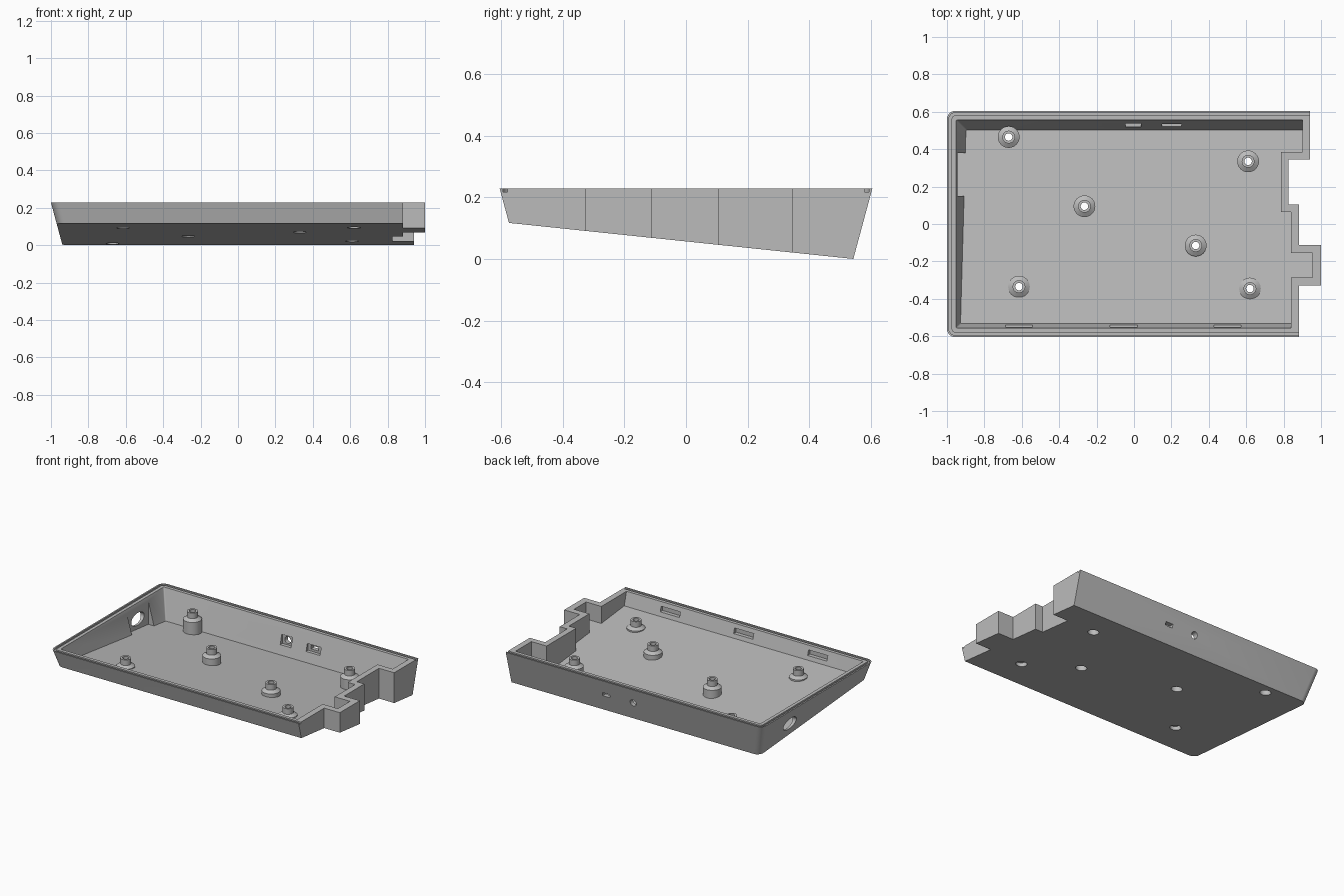
import bpy, bmesh, math
from mathutils import Matrix

cube = bpy.data.objects.get("Cube")
if cube:
    bpy.data.objects.remove(cube)

TOP, TAPER, SLOPE, FLOOR, BACK = 0.228, 0.27, 0.1045, 0.025, 0.545

grey = bpy.data.materials.new("plain_grey")
grey.use_nodes = True
grey.diffuse_color = (0.5, 0.5, 0.5, 1)
grey.node_tree.nodes["Principled BSDF"].inputs["Base Color"].default_value = (0.5, 0.5, 0.5, 1)


def finish(name, bm):
    bmesh.ops.recalc_face_normals(bm, faces=bm.faces)
    mesh = bpy.data.meshes.new(name)
    bm.to_mesh(mesh)
    bm.free()
    mesh.materials.append(grey)
    obj = bpy.data.objects.new(name, mesh)
    bpy.context.collection.objects.link(obj)
    return obj


def underside(y):
    return SLOPE * (BACK - y)


def u_path(inset, front_end, back_end):
    """Front, left and back edges of the plan, with rounded left corners."""
    r = max(0.045 - inset, 0.008)
    cx, cy = -1 + inset + r, 0.605 - inset - r
    arc = [math.radians(a) for a in range(0, 91, 15)]
    front = [(cx - r * math.sin(a), -cy - r * math.cos(a)) for a in arc]
    back = [(x, -y) for x, y in reversed(front)]
    return [(front_end, inset - 0.605)] + front + back + [(back_end, 0.605 - inset)]


def tapered_prism(name, plan, lift, start=0.0, taper=TAPER):
    """Extrude a plan down to the sloping floor, leaning the outer walls inward."""
    def ring(depth_of):
        verts = []
        for x, y in plan:
            sx = 1 if x < -0.5 else 0
            sy = math.copysign(1, y) if abs(y) > 0.5 else 0
            d = depth_of(y, sy)
            verts.append(bm.verts.new((x + sx * taper * d, y - sy * taper * d, TOP - d)))
        return verts
    bm = bmesh.new()
    upper = ring(lambda y, s: start)
    lower = ring(lambda y, s: (TOP - lift - underside(y)) / (1 + SLOPE * s * taper))
    bm.faces.new(upper)
    bm.faces.new(lower[::-1])
    for i in range(len(plan)):
        j = (i + 1) % len(plan)
        bm.faces.new((upper[i], upper[j], lower[j], lower[i]))
    return finish(name, bm)


def box(x0, x1, y0, y1, z0, z1):
    bm = bmesh.new()
    m = Matrix.Translation(((x0 + x1) / 2, (y0 + y1) / 2, (z0 + z1) / 2))
    m = m @ Matrix.Diagonal((x1 - x0, y1 - y0, z1 - z0, 1))
    bmesh.ops.create_cube(bm, size=1, matrix=m)
    return finish("cutter", bm)


def rod(centre, axis, r1, r2, length):
    bm = bmesh.new()
    turn = {"x": Matrix.Rotation(math.pi / 2, 4, "Y"),
            "y": Matrix.Rotation(math.pi / 2, 4, "X"), "z": Matrix()}[axis]
    m = Matrix.Translation(centre) @ turn @ Matrix.Diagonal((r1, r2, length, 1))
    bmesh.ops.create_cone(bm, cap_ends=True, segments=32, radius1=1, radius2=1, depth=1, matrix=m)
    return finish("cutter", bm)


def select(obj):
    bpy.ops.object.select_all(action="DESELECT")
    obj.select_set(True)
    bpy.context.view_layer.objects.active = obj


def cut(obj, cutter):
    mod = obj.modifiers.new("cut", "BOOLEAN")
    mod.operation, mod.solver, mod.object = "DIFFERENCE", "EXACT", cutter
    select(obj)
    bpy.ops.object.modifier_apply(modifier=mod.name)
    bpy.data.objects.remove(cutter)


# Tray shell with the stepped right-hand side
outer_steps = [(0.94, 0.345), (0.825, 0.345), (0.825, 0.105), (0.882, 0.105),
               (0.882, -0.112), (1.0, -0.112), (1.0, -0.328), (0.882, -0.328)]
inner_steps = [(0.9, 0.385), (0.785, 0.385), (0.785, 0.065), (0.84, 0.065),
               (0.84, -0.155), (0.955, -0.155), (0.955, -0.285), (0.84, -0.285)]
tray = tapered_prism("tray", u_path(0, 0.882, 0.94) + outer_steps, 0)
cut(tray, tapered_prism("cutter", u_path(0.048, 0.84, 0.9) + inner_steps, FLOOR, -0.02))

# Groove along the rim, open at the right-hand ends
groove = bmesh.new()
plan = u_path(0.01, 1.1, 1.1) + u_path(0.025, 1.1, 1.1)[::-1]
face = groove.faces.new([groove.verts.new((x, y, TOP - 0.01)) for x, y in plan])
side = bmesh.ops.extrude_face_region(groove, geom=[face])["geom"]
bmesh.ops.translate(groove, vec=(0, 0, 0.03),
                    verts=[v for v in side if isinstance(v, bmesh.types.BMVert)])
cut(tray, finish("cutter", groove))

# Latch pockets in the front wall
for x in (-0.615, -0.055, 0.5):
    cut(tray, box(x - 0.073, x + 0.073, -0.566, -0.5, 0.165, 0.2))

# Socket pockets and openings in the back wall
cut(tray, box(-0.045, 0.037, 0.48, 0.544, 0.09, 0.155))
cut(tray, rod((-0.004, 0.57, 0.123), "y", 0.023, 0.023, 0.2))
cut(tray, box(0.15, 0.255, 0.48, 0.544, 0.095, 0.145))
cut(tray, box(0.172, 0.228, 0.5, 0.65, 0.11, 0.134))

# Thinned panel and opening in the left-hand wall
panel = [(-0.944, 0.15), (-0.88, 0.15), (-0.88, 0.38), (-0.944, 0.38)]
cut(tray, tapered_prism("cutter", panel, FLOOR, 0.015, 0))
cut(tray, rod((-0.97, 0.265, 0.122), "x", 0.042, 0.07, 0.2))

# Screw posts, hollow from below
posts = [(-0.67, 0.465), (0.61, 0.335), (-0.265, 0.095),
         (0.33, -0.115), (-0.615, -0.335), (0.62, -0.345)]
parts = [tray]
for x, y in posts:
    z = underside(y)
    cut(tray, rod((x, y, z), "z", 0.035, 0.035, 0.1))
    base = z + 0.012
    profile = [(0.035, base), (0.058, base), (0.058, 0.122), (0.034, 0.137),
               (0.034, 0.175), (0.02, 0.175), (0.02, 0.121), (0.035, 0.121)]
    bm = bmesh.new()
    ring = [bm.verts.new((r, 0, h)) for r, h in profile]
    edges = [bm.edges.new((ring[i - 1], ring[i])) for i in range(len(ring))]
    bmesh.ops.spin(bm, geom=ring + edges, cent=(0, 0, 0), axis=(0, 0, 1),
                   angle=2 * math.pi, steps=32, use_merge=True)
    bmesh.ops.remove_doubles(bm, verts=bm.verts, dist=0.0001)
    bmesh.ops.translate(bm, verts=bm.verts, vec=(x, y, 0))
    parts.append(finish("screw_post", bm))

for part in parts:
    select(part)
    bpy.ops.object.shade_smooth_by_angle(angle=math.radians(25))
